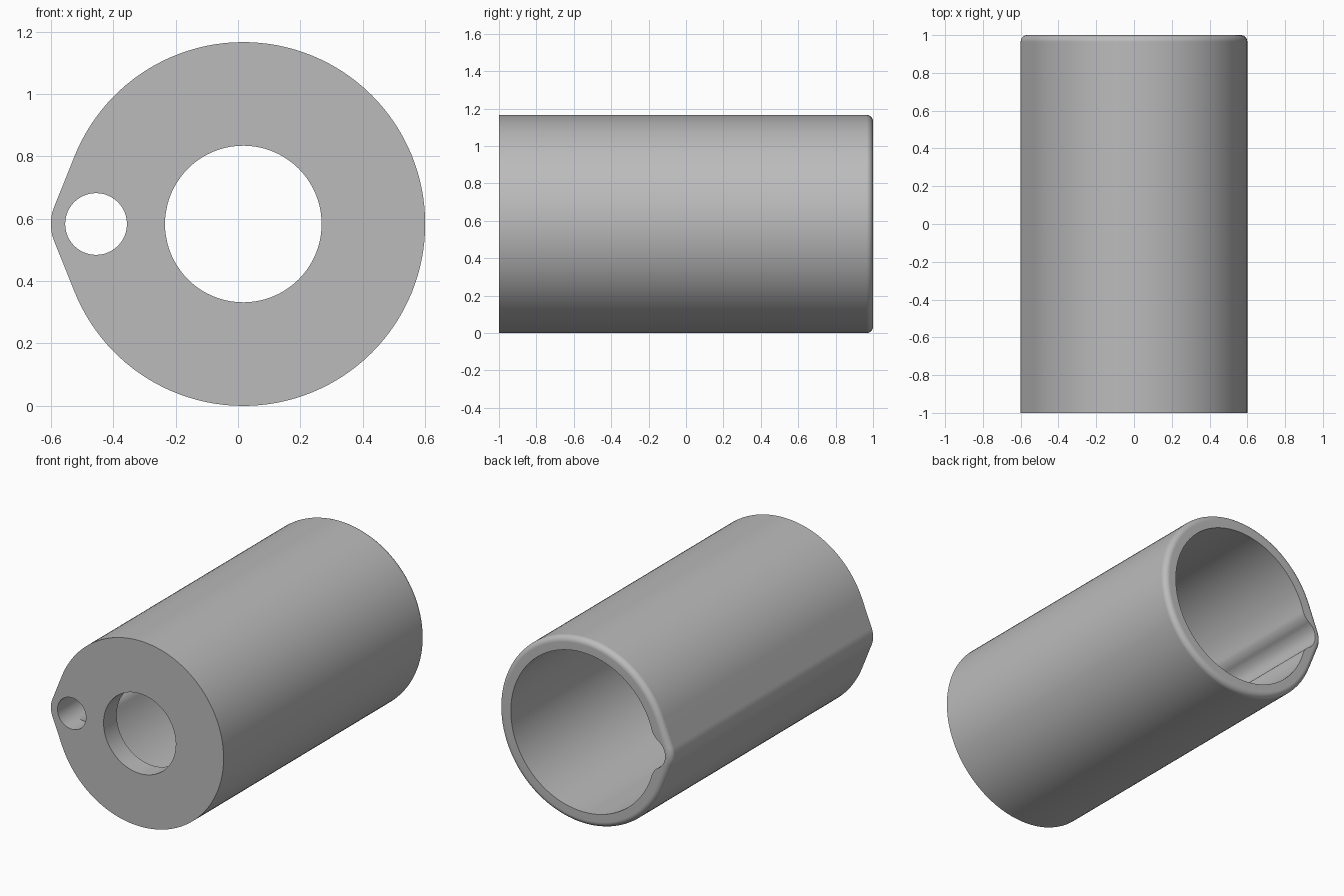
import bpy, bmesh
from math import sin, cos, acos, pi

cube = bpy.data.objects.get("Cube")
if cube:
    bpy.data.objects.remove(cube, do_unlink=True)

# Main dimensions
CZ = 0.583                      # height of the axis
BODY_X, BODY_R = 0.017, 0.583   # round body
NOSE_X, NOSE_R = -0.455, 0.145  # side lobe
CAVITY_R, GROOVE_R, FILLET = 0.5, 0.1, 0.1
BORE_R = 0.251
FRONT, FLOOR, BACK = -1.0, -0.87, 1.0
ROUND = 0.035
DIST = BODY_X - NOSE_X


def arc(x, z, r, a0, a1, n):
    """Points on an arc; angles run from a0 to a1 inclusive."""
    steps = [a0 + (a1 - a0) * i / n for i in range(n + 1)]
    return [(x + r * cos(a), z + r * sin(a)) for a in steps]


def outer_profile(inset=0.0):
    """Round body and lobe joined by tangent lines."""
    t = acos((BODY_R - NOSE_R) / DIST)
    return (arc(BODY_X, CZ, BODY_R - inset, t - pi, pi - t, 112)
            + arc(NOSE_X, CZ, NOSE_R - inset, pi - t, pi + t, 14))


def cavity_profile():
    """Round cavity with a filleted groove on the lobe side."""
    big, small = CAVITY_R + FILLET, GROOVE_R + FILLET
    t = acos((big**2 + DIST**2 - small**2) / (2 * big * DIST))
    s = acos((small**2 + DIST**2 - big**2) / (2 * small * DIST))
    fx, fz = BODY_X - big * cos(t), big * sin(t)
    upper = arc(fx, CZ + fz, FILLET, -t, s - pi, 12)
    lower = [(x, 2 * CZ - z) for x, z in reversed(upper)]
    main = arc(BODY_X, CZ, CAVITY_R, t - pi, pi - t, 112)
    groove = arc(NOSE_X, CZ, GROOVE_R, s, 2 * pi - s, 32)
    return main + upper[1:-1] + groove + lower[1:-1]


def circle(x, r, n):
    return arc(x, CZ, r, 0, 2 * pi, n)[:-1]


bm = bmesh.new()


def ring(points, y):
    verts = [bm.verts.new((x, y, z)) for x, z in points]
    return verts, [bm.edges.new((v, verts[i - 1])) for i, v in enumerate(verts)]


def wall(rings):
    """Join successive rings with quads."""
    for (a, _), (b, _) in zip(rings, rings[1:]):
        for i in range(len(a)):
            bm.faces.new((a[i - 1], a[i], b[i], b[i - 1]))


def fill(*rings):
    """Flat face bounded by an outer ring and its hole rings."""
    bmesh.ops.triangle_fill(bm, use_beauty=True, use_dissolve=False,
                            edges=[e for _, edges in rings for e in edges])


# Outside shell with a rounded back rim
shell = [ring(outer_profile(), FRONT)]
for k in range(7):
    a = k / 6 * pi / 2
    shell.append(ring(outer_profile(ROUND * (1 - cos(a))), BACK - ROUND * (1 - sin(a))))
wall(shell)

# Cavity, front bore and small channel
cavity = [ring(cavity_profile(), y) for y in (FLOOR, BACK)]
bore = [ring(circle(BODY_X, BORE_R, 80), y) for y in (FRONT, FLOOR)]
channel = [ring(circle(NOSE_X, GROOVE_R - 0.001, 48), y) for y in (FRONT, FLOOR)]
for part in (cavity, bore, channel):
    wall(part)

# Front face, cavity floor and back rim
fill(shell[0], bore[0], channel[0])
fill(cavity[0], bore[1], channel[1])
fill(shell[-1], cavity[1])
bmesh.ops.recalc_face_normals(bm, faces=bm.faces)

mesh = bpy.data.meshes.new("sleeve_body")
bm.to_mesh(mesh)
bm.free()
body = bpy.data.objects.new("sleeve_body", mesh)
bpy.context.collection.objects.link(body)

# Plain grey
grey = bpy.data.materials.new("plain_grey")
grey.use_nodes = True
colour = (0.5, 0.5, 0.5, 1)
grey.diffuse_color = colour
grey.node_tree.nodes["Principled BSDF"].inputs["Base Color"].default_value = colour
mesh.materials.append(grey)

# Smooth curves, crisp edges
bpy.ops.object.select_all(action="DESELECT")
body.select_set(True)
bpy.context.view_layer.objects.active = body
bpy.ops.object.shade_smooth_by_angle(angle=pi / 6)
normals = body.modifiers.new("flat_rim_shading", "WEIGHTED_NORMAL")
normals.keep_sharp = True
